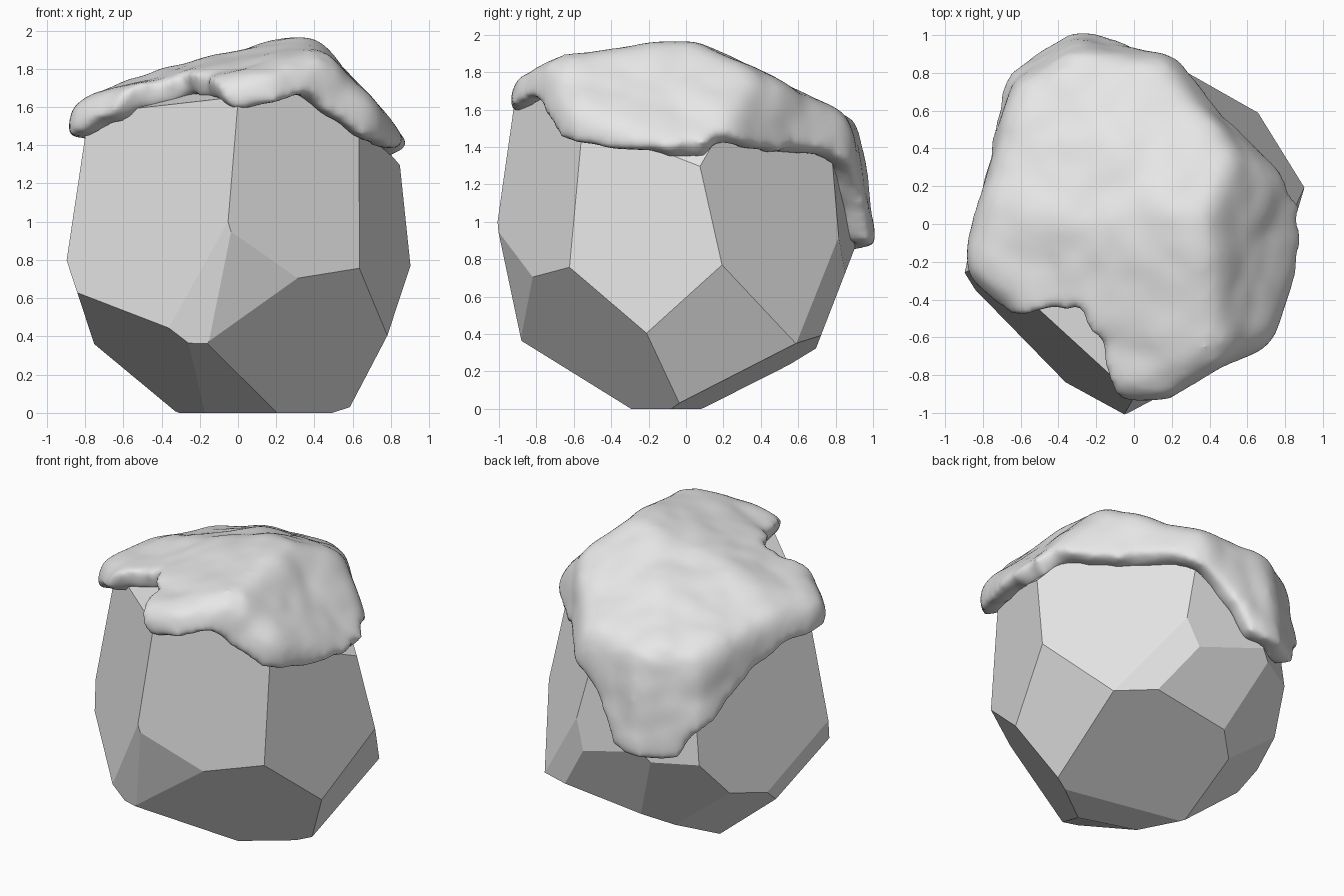
import bpy, bmesh, math
from mathutils import Vector, noise

if "Cube" in bpy.data.objects:
    bpy.data.objects.remove(bpy.data.objects["Cube"])

stone = bpy.data.materials.new("pale_grey")
stone.diffuse_color = (0.8, 0.8, 0.8, 1)
stone.use_nodes = True
stone.node_tree.nodes["Principled BSDF"].inputs["Base Color"].default_value = stone.diffuse_color

# Half-spaces n.p <= d that bound the boulder
PLANES = [(Vector(n), d) for n, d in [
    ((-.685, -.729, .16), .93),    # front left side
    ((.51, -.86, .08), .92),       # front right side
    ((-.25, -.95, -.15), .82),     # blunt front corner
    ((.30, -.90, -.25), .655),     # lower front right side
    ((.95, -.312, .03), .82),      # right side
    ((.75, .72, .24), 1.0),        # back right side
    ((.47, .88, -.02), .82),       # back, right part
    ((.15, 1, .12), .965),         # back
    ((-.50, .85, .10), 1.0),       # back, left part
    ((-.95, .28, .12), .875),      # left side
    ((-1, 0, -.33), .633),         # lower left side
    ((0, .93, -.36), .53),         # lower back
    ((-.45, .80, -.50), .46),      # lower back, left part
    ((.493, -.66, -.567), .295),   # underside, front right
    ((.90, .11, -.42), .51),       # underside, right
    ((-.83, -.434, -1), .22),      # underside, front left
    ((-.16, -.52, -1), .12),       # underside, front
    ((-.83, .55, -1), .32),        # underside, back left
    ((.10, .50, -1), .01),         # underside, back
    ((-.25, -.15, 1), 1.79),       # main top slope
    ((1.15, 0, 1), 2.27),          # top, right slope
    ((0, .50, 1), 1.88),           # top, back slope
    ((-.30, .25, 1), 1.80),        # top, back left slope
    ((-.42, 0, 1), 1.86),          # top, left slope
    ((0, 0, -1), 0),               # base
]]


def finish(name, bm):
    me = bpy.data.meshes.new(name)
    bm.to_mesh(me)
    bm.free()
    me.materials.append(stone)
    ob = bpy.data.objects.new(name, me)
    bpy.context.collection.objects.link(ob)
    return ob


def reach(origin, direction):
    """Distance from an inside point to the boulder surface."""
    return min((d - n.dot(origin)) / n.dot(direction)
               for n, d in PLANES if n.dot(direction) > 1e-6)


# Boulder: a block chiselled by every plane
bm = bmesh.new()
bmesh.ops.create_cube(bm, size=4)
bmesh.ops.translate(bm, verts=bm.verts, vec=(0, 0, 1))
for n, d in PLANES:
    geom = bm.verts[:] + bm.edges[:] + bm.faces[:]
    bmesh.ops.bisect_plane(bm, geom=geom, dist=1e-5, plane_co=n * (d / n.length_squared),
                           plane_no=n, clear_outer=True)
    rim = [e for e in bm.edges if e.is_boundary]
    if rim:
        bmesh.ops.holes_fill(bm, edges=rim, sides=0)
bmesh.ops.recalc_face_normals(bm, faces=bm.faces)
finish("boulder", bm)

# Lower edge of the snow: angle around z in degrees, height
RIM = [(0, 1.32), (7, 1.30), (12, 1.42), (30, 1.38), (53, 1.35), (74, 1.33), (84, 1.25),
       (94, 1.05), (101, .87), (110, .83), (121, .84), (128, 1.0), (142, 1.22),
       (160, 1.35), (180, 1.42), (196, 1.44), (203, 1.47), (217, 1.54), (236, 1.64),
       (256, 1.65), (266, 1.60), (271, 1.58), (291, 1.67), (306, 1.55), (317, 1.43),
       (345, 1.36), (360, 1.32)]


def rim_height(deg):
    for (a0, z0), (a1, z1) in zip(RIM, RIM[1:]):
        if a0 <= deg <= a1:
            return z0 + (z1 - z0) * (deg - a0) / (a1 - a0)


# Snow cap: polar sheet draped over the boulder, thickened and rounded
CENTRE = Vector((0, 0, 1))
SEG, RINGS = 160, 40


def draped(direction):
    p = CENTRE + direction * reach(CENTRE, direction)
    lump = .022 * noise.noise(p * 3.5) + .018 * noise.noise(p * 8)
    p += direction * (lump - .03)
    p.y = max(p.y, -.80)           # keep the sharp front corner bare
    p.x = max(p.x, -.75)           # and the left one
    return p


bm = bmesh.new()
apex = bm.verts.new(draped(Vector((0, 0, 1))))
rings = [[] for _ in range(RINGS)]
for j in range(SEG):
    a = math.tau * j / SEG
    out = Vector((math.cos(a), math.sin(a), 0))
    z = rim_height(360 * j / SEG) + .02 + .02 * noise.noise(out * 6)
    low = math.atan2(z - 1, reach(Vector((0, 0, z)), out))
    for i in range(RINGS):
        el = math.pi / 2 + (low - math.pi / 2) * (i + 1) / RINGS
        direction = out * math.cos(el) + Vector((0, 0, math.sin(el)))
        rings[i].append(bm.verts.new(draped(direction)))
for j in range(SEG):
    k = (j + 1) % SEG
    bm.faces.new((apex, rings[0][j], rings[0][k]))
    for a, b in zip(rings, rings[1:]):
        bm.faces.new((a[j], b[j], b[k], a[k]))
snow = finish("snow_cap", bm)

solid = snow.modifiers.new("thickness", 'SOLIDIFY')
solid.thickness = .14
solid.offset = 1
remesh = snow.modifiers.new("blend", 'REMESH')
remesh.mode = 'VOXEL'
remesh.voxel_size = .025
remesh.use_smooth_shade = True
soft = snow.modifiers.new("soften", 'SMOOTH')
soft.factor = .5
soft.iterations = 16
